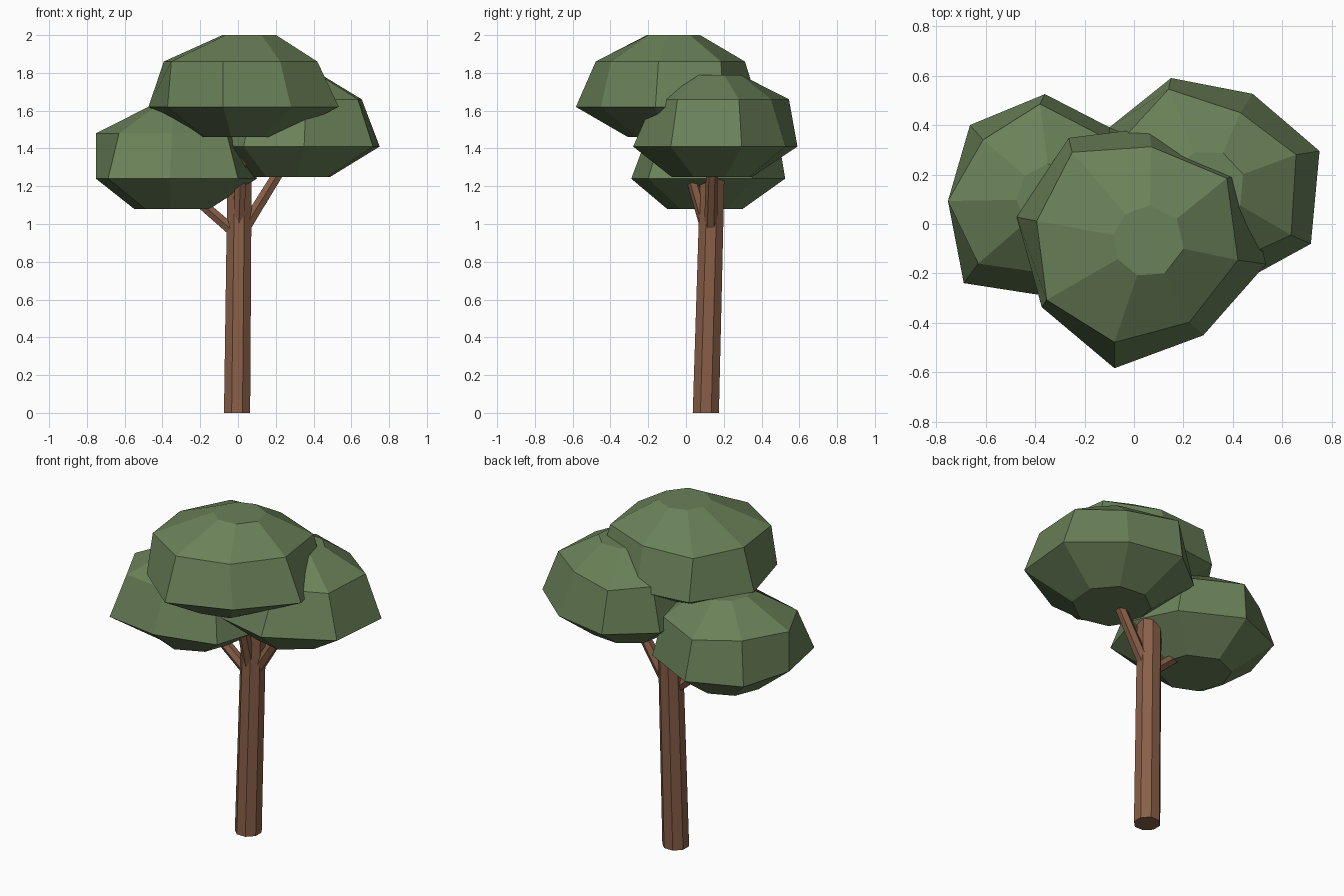
import bpy, bmesh
from math import cos, sin, pi
from mathutils import Vector

if "Cube" in bpy.data.objects:
    bpy.data.objects.remove(bpy.data.objects["Cube"])


def material(name, rgb):
    m = bpy.data.materials.new(name)
    m.diffuse_color = (*rgb, 1)
    m.use_nodes = True
    m.node_tree.nodes["Principled BSDF"].inputs["Base Color"].default_value = m.diffuse_color
    return m


LEAF = material("leaf green", (0.144, 0.22, 0.098))
BARK = material("bark brown", (0.25, 0.115, 0.064))


def loft(name, rings, mat):
    """Flat-shaded closed skin through rings of equal point count, bottom to top."""
    bm = bmesh.new()
    loops = [[bm.verts.new(p) for p in ring] for ring in rings]
    n = len(loops[0])
    for lo, hi in zip(loops, loops[1:]):
        for i in range(n):
            j = (i + 1) % n
            bm.faces.new((lo[i], lo[j], hi[j], hi[i]))
    bm.faces.new(loops[0][::-1])
    bm.faces.new(loops[-1])
    bmesh.ops.recalc_face_normals(bm, faces=bm.faces)
    me = bpy.data.meshes.new(name)
    bm.to_mesh(me)
    bm.free()
    me.materials.append(mat)
    ob = bpy.data.objects.new(name, me)
    bpy.context.collection.objects.link(ob)
    return ob


def canopy(name, z, wide, upper, base, cap):
    """Leaf clump: small base, widest ring, shoulder ring, small flat cap."""
    def small(ring, centre, r):
        c = Vector(centre)
        return [c + (Vector(p) - c).normalized() * r for p in ring]
    rings = [small(wide, *base), wide, upper, small(upper, *cap)]
    loft(name, [[(p[0], p[1], h) for p in ring] for ring, h in zip(rings, z)], LEAF)


def limb(name, a, b, ra, rb, sides, level=False):
    """Tapered stick from a to b; level keeps the ends horizontal."""
    a, b = Vector(a), Vector(b)
    q = Vector((0, 0, 1)).rotation_difference(b - a)
    rings = []
    for c, r in ((a, ra), (b, rb)):
        ring = []
        for i in range(sides):
            t = 2 * pi * (i + 0.5) / sides
            v = Vector((r * cos(t), r * sin(t), 0))
            ring.append(c + (v if level else q @ v))
        rings.append(ring)
    loft(name, rings, BARK)


# Leaf clumps
canopy("top_canopy", (1.46, 1.62, 1.86, 2.0),
       [(-.474, .028), (-.373, -.336), (-.079, -.583), (.28, -.45),
        (.534, -.162), (.44, .2), (.06, .388), (-.264, .348)],
       [(-.393, .012), (-.353, -.307), (-.079, -.478), (.224, -.397),
        (.42, -.146), (.375, .185), (.07, .312), (-.25, .29)],
       ((0.0, -.1), .21), ((.06, -.07), .145))
canopy("right_canopy", (1.25, 1.41, 1.66, 1.79),
       [(.15, .59), (.48, .526), (.75, .295), (.715, -.08),
        (.35, -.28), (.03, -.2), (-.11, .06), (-.1, .39)],
       [(.14, .545), (.43, .45), (.655, .28), (.635, -.045),
        (.36, -.17), (.08, -.12), (-.03, .08), (-.03, .36)],
       ((.28, .14), .22), ((.30, .15), .15))
canopy("left_canopy", (1.08, 1.24, 1.48, 1.62),
       [(-.36, .525), (-.663, .40), (-.752, .093), (-.688, -.239),
        (-.36, -.29), (0.0, -.2), (.1, .11), (-.02, .35)],
       [(-.38, .485), (-.61, .34), (-.752, .093), (-.63, -.16),
        (-.35, -.2), (-.06, -.13), (.01, .12), (-.08, .33)],
       ((-.35, .1), .2), ((-.33, .1), .145))

# Trunk and branches
limb("trunk", (-.005, .105, 0), (.009, .142, 1.35), .075, .069, 8, level=True)
limb("left_branch", (.0, .12, .94), (-.3, .11, 1.2), .033, .03, 6)
limb("right_branch", (.035, .13, .98), (.27, .14, 1.36), .035, .03, 6)
limb("front_branch", (.005, .11, .98), (.02, -.05, 1.52), .035, .03, 6)
